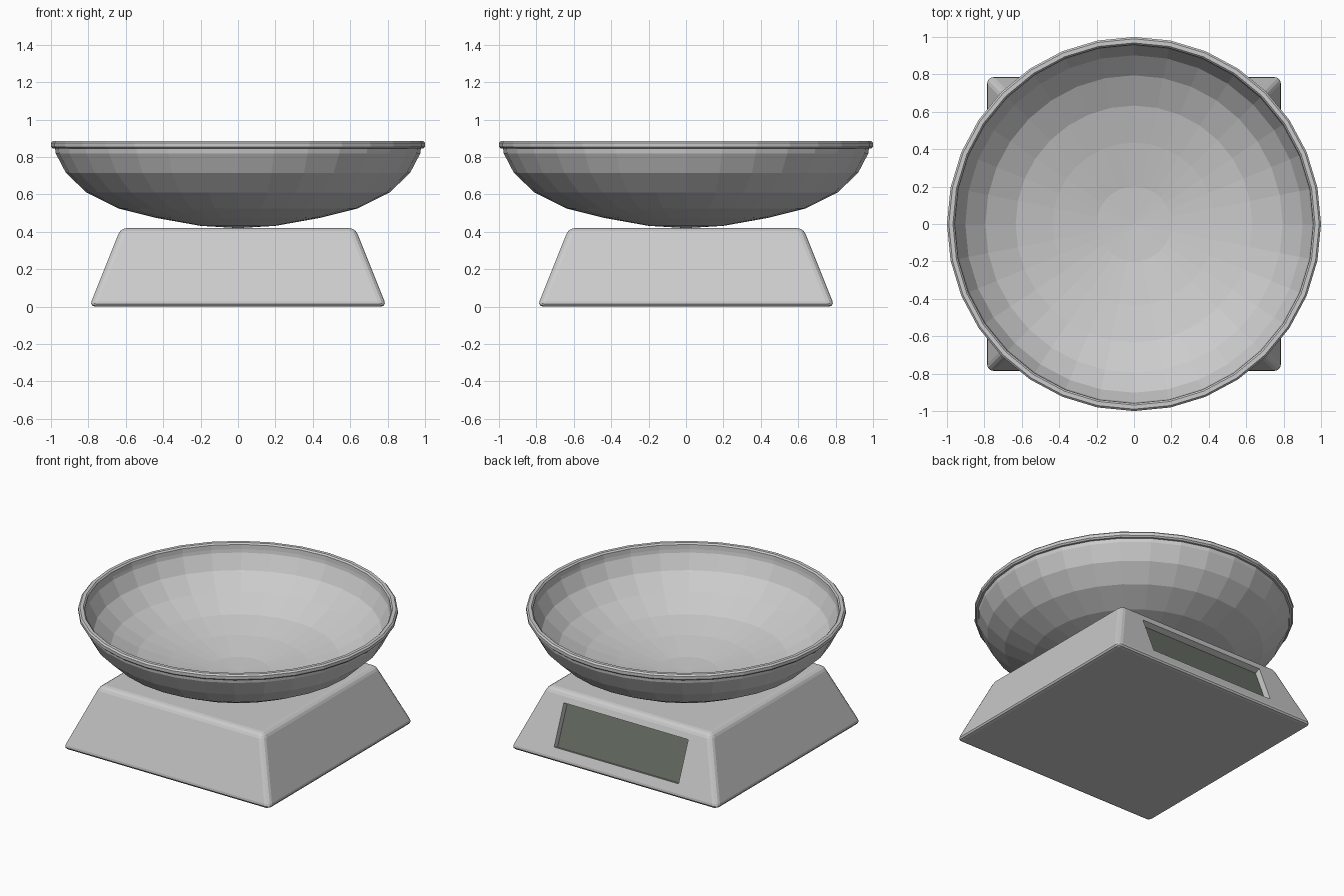
import bpy, bmesh, math
from mathutils import Matrix

if "Cube" in bpy.data.objects:
    bpy.data.objects.remove(bpy.data.objects["Cube"])


def make_object(name, bm):
    mesh = bpy.data.meshes.new(name)
    bmesh.ops.recalc_face_normals(bm, faces=bm.faces)
    bm.to_mesh(mesh)
    bm.free()
    obj = bpy.data.objects.new(name, mesh)
    bpy.context.collection.objects.link(obj)
    return obj


def lathe(name, profile, sides):
    # spin a closed profile whose end points lie on the axis
    bm = bmesh.new()
    verts = [bm.verts.new((r, 0, z)) for r, z in profile]
    edges = [bm.edges.new(p) for p in zip(verts, verts[1:])]
    bmesh.ops.spin(bm, geom=verts + edges, cent=(0, 0, 0), axis=(0, 0, 1),
                   angle=math.tau, steps=sides, use_duplicate=False)
    bmesh.ops.remove_doubles(bm, verts=bm.verts, dist=1e-4)
    return make_object(name, bm)


def box(name, size, matrix):
    bm = bmesh.new()
    bmesh.ops.create_cube(bm, size=1, matrix=matrix @ Matrix.Diagonal((*size, 1)))
    return make_object(name, bm)


# Tapered base with softened edges
BOTTOM, TOP, HEIGHT = 0.795, 0.627, 0.42
bm = bmesh.new()
bmesh.ops.create_cube(bm, size=2)
for v in bm.verts:
    half = TOP if v.co.z > 0 else BOTTOM
    v.co = (v.co.x * half, v.co.y * half, HEIGHT if v.co.z > 0 else 0)
bmesh.ops.bevel(bm, geom=list(bm.edges), offset=0.033, offset_type='OFFSET',
                segments=3, profile=0.5, affect='EDGES')
base = make_object("scale_base", bm)

# Display recess in the sloped back face
slope = (BOTTOM - TOP) / HEIGHT
tilt = math.atan(slope)
face = (Matrix.Translation((0, BOTTOM - slope * 0.22, 0.22))
        @ Matrix.Rotation(tilt - math.pi / 2, 4, 'X'))
cutter = box("display_cutter", (0.95, 0.285, 0.09), face)
cutter.hide_render = True
cutter.hide_viewport = True
cut = base.modifiers.new("display_recess", 'BOOLEAN')
cut.object = cutter
cut.operation = 'DIFFERENCE'
cut.solver = 'EXACT'

# Grey-green display panel on the recess floor
panel = box("display_panel", (0.95, 0.285, 0.006),
            face @ Matrix.Translation((0, 0, -0.044)))
mat = bpy.data.materials.new("display_grey_green")
mat.diffuse_color = (0.14, 0.155, 0.13, 1)
mat.use_nodes = True
mat.node_tree.nodes["Principled BSDF"].inputs["Base Color"].default_value = mat.diffuse_color
panel.data.materials.append(mat)

# Faceted bowl with a rolled rim
outer = [(0, 0.42), (0.2, 0.432), (0.44, 0.475), (0.64, 0.525), (0.81, 0.61),
         (0.92, 0.715), (0.975, 0.82), (0.978, 0.845)]
rim = [(0.99, 0.846), (1.0, 0.855), (1.0, 0.876), (0.99, 0.886),
       (0.968, 0.886), (0.959, 0.876), (0.957, 0.845)]
inner = [(0.953, 0.823), (0.902, 0.725), (0.795, 0.626), (0.633, 0.545),
         (0.435, 0.495), (0.2, 0.453), (0, 0.441)]
lathe("weighing_bowl", outer + rim + inner, 32)
